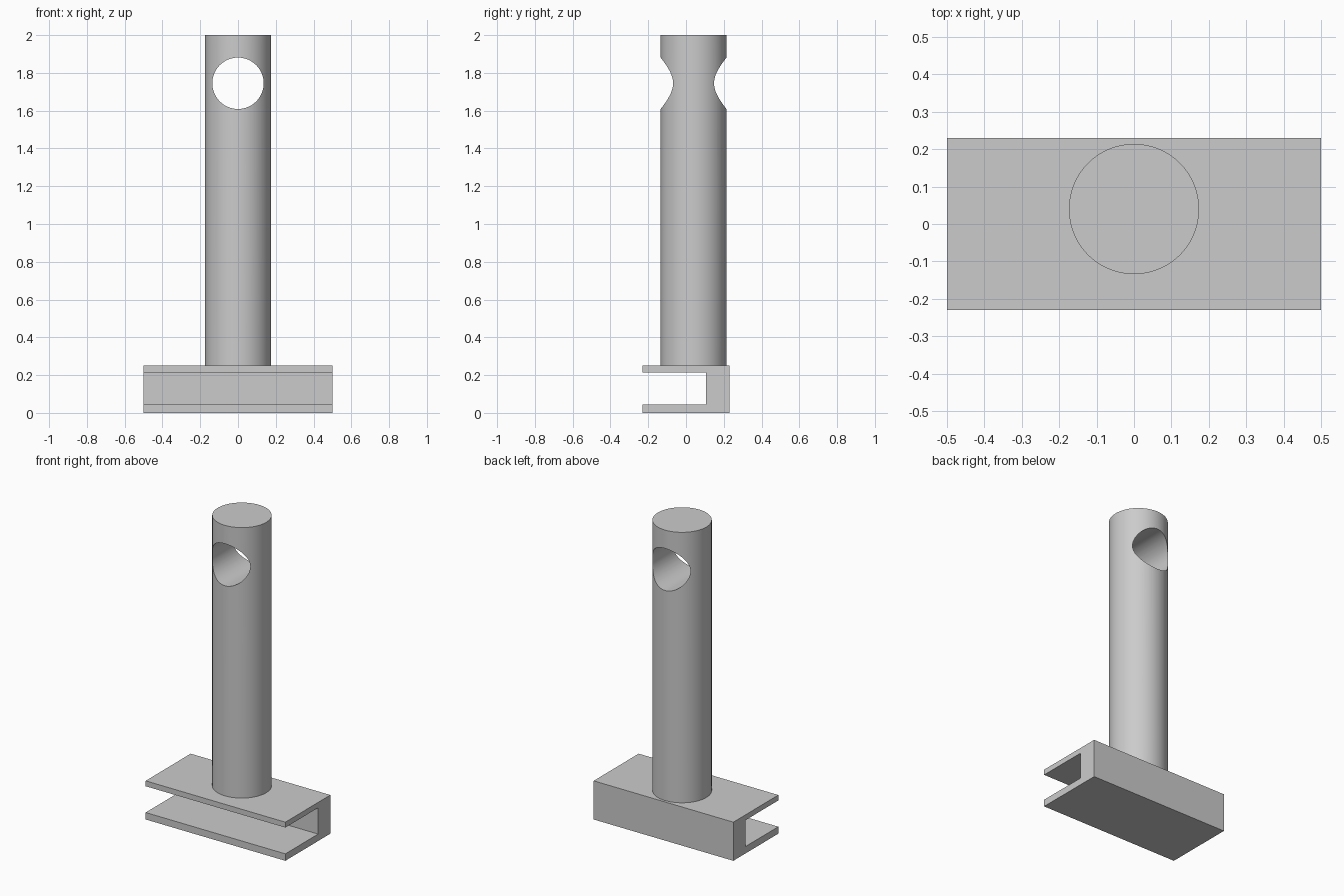
import bpy
import math
from mathutils import Matrix

old = bpy.data.objects.get("Cube")
if old:
    bpy.data.objects.remove(old, do_unlink=True)

grey = bpy.data.materials.new("plain grey")
grey.use_nodes = True
colour = (0.6, 0.6, 0.6, 1)
grey.diffuse_color = colour
grey.node_tree.nodes["Principled BSDF"].inputs["Base Color"].default_value = colour


def extrude_x(name, profile, half):
    """Solid made by sweeping a (y, z) outline along x."""
    n = len(profile)
    verts = [(x, y, z) for x in (-half, half) for y, z in profile]
    faces = [tuple(reversed(range(n))), tuple(range(n, 2 * n))]
    faces += [(i, (i + 1) % n, (i + 1) % n + n, i + n) for i in range(n)]
    mesh = bpy.data.meshes.new(name)
    mesh.from_pydata(verts, [], faces)
    obj = bpy.data.objects.new(name, mesh)
    bpy.context.collection.objects.link(obj)
    mesh.materials.append(grey)
    return obj


def cylinder(name, radius, depth, location, rotation=(0, 0, 0)):
    bpy.ops.mesh.primitive_cylinder_add(vertices=96, radius=radius, depth=depth,
                                        location=location, rotation=rotation)
    obj = bpy.context.object
    obj.name = name
    obj.data.materials.append(grey)
    return obj


# Channel-shaped base, open toward the front
extrude_x("channel_base", [(-0.23, 0), (0.23, 0), (0.23, 0.25), (-0.23, 0.25),
                           (-0.23, 0.215), (0.105, 0.215),
                           (0.105, 0.045), (-0.23, 0.045)], 0.5)

# Round post
post = cylinder("post", 0.174, 1.75, (0, 0.04, 1.125))

# Cross hole through the post, front to back
cutter = cylinder("hole_cutter", 0.136, 1, (0, 0.04, 1.745), (math.pi / 2, 0, 0))
cutter.hide_render = True
cut = post.modifiers.new("cross_hole", 'BOOLEAN')
cut.operation = 'DIFFERENCE'
cut.solver = 'EXACT'
cut.object = cutter
bpy.ops.object.select_all(action='DESELECT')
post.select_set(True)
bpy.context.view_layer.objects.active = post
bpy.ops.object.modifier_apply(modifier=cut.name)
bpy.data.objects.remove(cutter, do_unlink=True)
bpy.ops.object.shade_smooth_by_angle(angle=math.radians(30))
